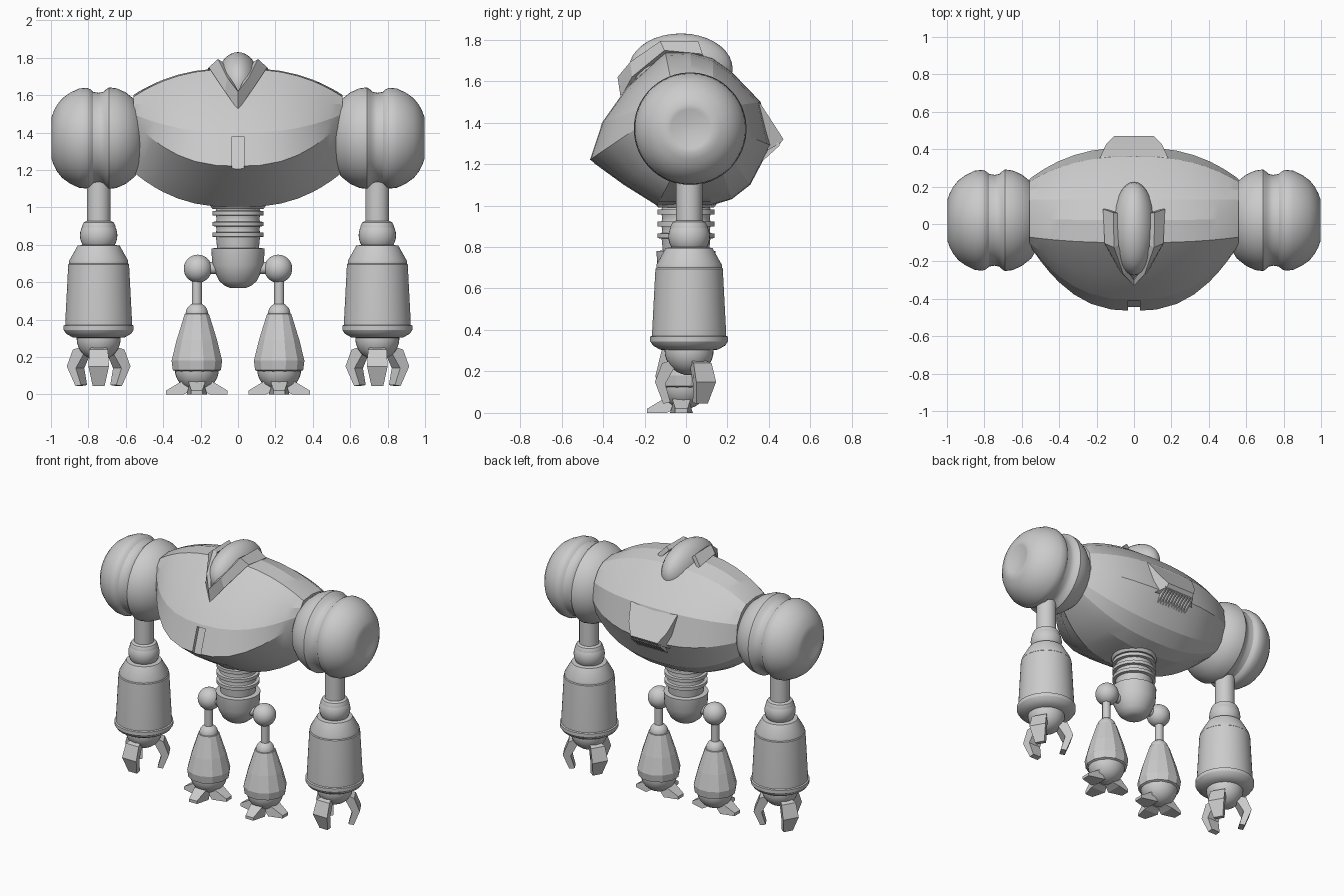
import bpy, bmesh
from math import sin, cos, pi, radians
from mathutils import Matrix, Vector

if "Cube" in bpy.data.objects:
    bpy.data.objects.remove(bpy.data.objects["Cube"])


def finish(name, bm, smooth=None):
    bmesh.ops.remove_doubles(bm, verts=bm.verts, dist=1e-5)
    bmesh.ops.recalc_face_normals(bm, faces=bm.faces)
    me = bpy.data.meshes.new(name)
    bm.to_mesh(me)
    bm.free()
    ob = bpy.data.objects.new(name, me)
    bpy.context.collection.objects.link(ob)
    bpy.ops.object.select_all(action='DESELECT')
    ob.select_set(True)
    bpy.context.view_layer.objects.active = ob
    if smooth:
        bpy.ops.object.shade_smooth_by_angle(angle=radians(smooth))
    return ob


def skin(rings):
    """Join closed rings of points into a capped solid."""
    bm = bmesh.new()
    rows = [[bm.verts.new(p) for p in r] for r in rings]
    n = len(rows[0])
    for a, b in zip(rows, rows[1:]):
        for i in range(n):
            j = (i + 1) % n
            bm.faces.new((a[i], a[j], b[j], b[i]))
    bm.faces.new(rows[0])
    bm.faces.new(rows[-1])
    return bm


def revolve(name, profile, loc, axis='z', side=1, segs=40, smooth=32):
    """Profile is (distance along axis, radius)."""
    rings = []
    for h, r in profile:
        ring = []
        for i in range(segs):
            a = 2 * pi * (i + 0.5) / segs
            u, v = max(r, 1e-3) * cos(a), max(r, 1e-3) * sin(a)
            p = (u, v, h) if axis == 'z' else (side * h, u, v)
            ring.append(Vector(p) + Vector(loc))
        rings.append(ring)
    return finish(name, skin(rings), smooth)


def ball(name, r, loc, scale=(1, 1, 1)):
    bm = bmesh.new()
    bmesh.ops.create_uvsphere(bm, u_segments=32, v_segments=18, radius=r)
    bmesh.ops.scale(bm, vec=scale, verts=bm.verts)
    bmesh.ops.translate(bm, vec=loc, verts=bm.verts)
    return finish(name, bm, 30)


def prong(name, outline, widths, loc, angle):
    """Outline (radius, z) with half width per point, turned about z."""
    rot = Matrix.Translation(loc) @ Matrix.Rotation(radians(angle), 4, 'Z')
    rings = [[rot @ Vector((r, s * w, z)) for (r, z), w in zip(outline, widths)]
             for s in (-1, 1)]
    return finish(name, skin(rings))


# Torso: cross-section (y, z) at the middle and at the shoulder ends
mid = [(-.465, 1.22), (-.405, 1.40), (-.285, 1.57), (-.10, 1.74), (.02, 1.745),
       (.13, 1.71), (.22, 1.645), (.36, 1.50), (.41, 1.29), (.31, 1.10),
       (.22, 1.03), (.12, 1.0), (-.14, 1.0), (-.30, 1.10)]
end = [(-.11, 1.46), (-.115, 1.50), (-.10, 1.55), (-.07, 1.59), (.03, 1.60),
       (.13, 1.585), (.18, 1.55), (.225, 1.48), (.24, 1.36), (.20, 1.25),
       (.16, 1.21), (.10, 1.19), (-.04, 1.19), (-.09, 1.30)]
xs = [.56, .535, .5, .45, .4, .32, .23, .12]
rings = []
for x in [-v for v in xs] + [0] + xs[::-1]:
    f = 1 - (abs(x) / .56) ** 2.5
    rings.append([(x, e[0] + (m[0] - e[0]) * f, e[1] + (m[1] - e[1]) * f)
                  for m, e in zip(mid, end)])
torso = finish("torso", skin(rings), 16)

# Slot in the chest
slot = [(-.52, 1.19), (-.45, 1.19), (-.385, 1.38), (-.48, 1.38)]
cutter = finish("slot_cutter", skin([[(x, y, z) for y, z in slot] for x in (-.032, .032)]))
cutter.hide_render = True
mod = torso.modifiers.new("slot", 'BOOLEAN')
mod.operation = 'DIFFERENCE'
mod.object = cutter
bpy.context.view_layer.objects.active = torso
bpy.ops.object.modifier_apply(modifier=mod.name)
bpy.data.objects.remove(cutter)

# Back vent hood with slats underneath
hood = [(.30, 1.53, .19), (.36, 1.49, .18), (.425, 1.39, .15), (.47, 1.32, .105),
        (.455, 1.30, .105), (.40, 1.27, .15), (.30, 1.28, .18)]
finish("vent_hood", skin([[(s * w, y, z) for y, z, w in hood] for s in (-1, 1)]))
for i in range(11):
    x = (i - 5) * .022
    fin = [(.37, 1.29), (.45, 1.305), (.45, 1.288), (.37, 1.215)]
    finish("vent_slat", skin([[(x + d, y, z) for y, z in fin] for d in (-.005, .005)]))

# Head dome and V-shaped collar
ball("head", 1, (0, -.025, 1.66), (.118, .25, .17))
outer = [(.155, .08, 1.72), (.145, -.10, 1.74), (.06, -.25, 1.62), (0, -.30, 1.52)]
inner = [(.10, .06, 1.78), (.095, -.12, 1.785), (.045, -.26, 1.69), (0, -.315, 1.62)]
bm = bmesh.new()
for s in (-1, 1):
    o, n = [[bm.verts.new((s * x, y, z)) for x, y, z in path] for path in (outer, inner)]
    for i in range(3):
        bm.faces.new((o[i], o[i + 1], n[i + 1], n[i]))
collar = finish("head_collar", bm)
mod = collar.modifiers.new("thickness", 'SOLIDIFY')
mod.thickness = .03
mod.offset = 0

# Waist: socket ring, ribbed column, pelvis
revolve("waist_socket", [(1.10, .19), (1.03, .165), (.99, .135), (.99, .115), (1.08, .10)], (0, 0, 0))
ribs = [(1.08, .105)]
for z in (.97, .912, .855):
    ribs += [(z + .026, .115), (z + .012, .118), (z + .01, .138), (z - .012, .138), (z - .014, .118)]
revolve("waist_column", ribs + [(.76, .11)], (0, 0, 0))
revolve("pelvis", [(.785, .10), (.78, .143), (.69, .138), (.65, .122), (.605, .10),
                   (.58, .07), (.57, .045), (.57, 0)], (0, 0, 0))

shoulder = [(.50, .10), (.515, .15), (.55, .205), (.60, .245), (.65, .267), (.69, .272),
            (.705, .262), (.72, .248), (.745, .243), (.775, .248), (.79, .262), (.81, .27),
            (.85, .266), (.90, .242), (.94, .213), (.968, .178), (.985, .145), (.996, .115),
            (.993, .095), (.983, .06), (.98, 0)]
forearm = [(.80, .08), (.795, .113), (.715, .158), (.70, .158), (.695, .163), (.39, .179),
           (.372, .179), (.368, .188), (.345, .188), (.325, .175), (.305, .14), (.30, .09)]
claw = [(.07, .22), (.085, .255), (.13, .24), (.165, .15), (.125, .045), (.09, .05), (.115, .14)]
toe = [(.03, .02), (.05, .065), (.085, .068), (.165, .02), (.165, 0), (.07, 0)]

for s, tag in ((-1, "left"), (1, "right")):
    # Arm
    ax, ay = s * .745, .015
    revolve(tag + "_shoulder", shoulder, (0, .02, 1.37), 'x', s, 56)
    revolve(tag + "_upper_arm", [(1.15, .064), (.88, .064)], (ax, ay, 0), segs=28)
    ball(tag + "_elbow", .1, (ax, ay, .85))
    revolve(tag + "_elbow_cuff", [(.93, .06), (.92, .08), (.90, .09), (.85, .09)], (ax, ay, 0))
    revolve(tag + "_forearm", forearm, (ax, ay, 0))
    ball(tag + "_wrist", .118, (ax, ay, .30))
    for a in (-90, 30, 150):
        prong(tag + "_claw", claw, (.035, .035, .05, .055, .032, .032, .045), (ax, ay, 0), a)

    # Leg
    lx, ly = s * .22, -.012
    revolve(tag + "_hip_axle", [(.09, .032), (.17, .032)], (0, ly, .675), 'x', s, 20)
    ball(tag + "_hip", .075, (s * .215, ly, .672))
    revolve(tag + "_thigh", [(.63, .027), (.45, .027)], (lx, ly, 0), segs=20)
    ball(tag + "_knee", .06, (lx, ly, .43))
    revolve(tag + "_calf", [(.435, .05), (.43, .067), (.39, .08), (.29, .112), (.18, .14),
                            (.13, .133), (.12, .11)], (lx, ly, 0), segs=12, smooth=None)
    ball(tag + "_ankle", .118, (lx, ly, .135))
    for a in (-90, 0, 180):
        prong(tag + "_toe", toe, (.035, .035, .045, .03, .03, .055), (lx, ly - .01, 0), a)
